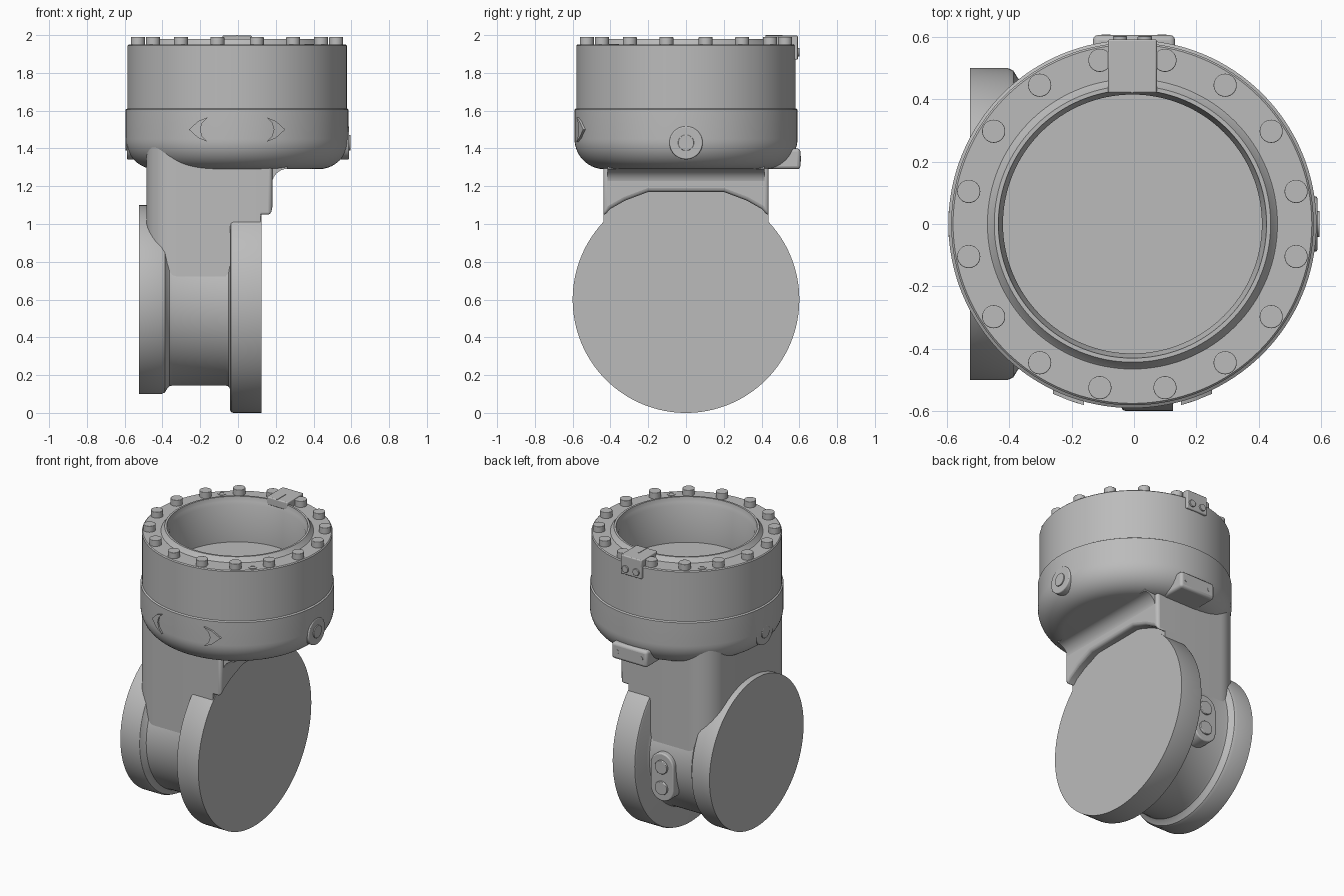
import bpy, bmesh, math
from mathutils import Matrix, Vector

cube = bpy.data.objects.get("Cube")
if cube:
    bpy.data.objects.remove(cube, do_unlink=True)

grey = bpy.data.materials.new("cast_grey")
grey.use_nodes = True
COLOR = (0.5, 0.5, 0.5, 1)
grey.diffuse_color = COLOR
grey.node_tree.nodes["Principled BSDF"].inputs["Base Color"].default_value = COLOR

CX = -0.005  # axis of the upright drum


def finish(name, bm, bevel=0.0):
    bmesh.ops.remove_doubles(bm, verts=bm.verts, dist=1e-5)
    bmesh.ops.recalc_face_normals(bm, faces=bm.faces)
    mesh = bpy.data.meshes.new(name)
    bm.to_mesh(mesh)
    bm.free()
    mesh.materials.append(grey)
    ob = bpy.data.objects.new(name, mesh)
    bpy.context.collection.objects.link(ob)
    if bevel:
        mod = ob.modifiers.new("soft_edges", 'BEVEL')
        mod.width, mod.segments = bevel, 3
        mod.limit_method, mod.angle_limit = 'ANGLE', math.radians(25)
    bpy.ops.object.select_all(action='DESELECT')
    ob.select_set(True)
    bpy.context.view_layer.objects.active = ob
    bpy.ops.object.shade_smooth_by_angle(angle=math.radians(32))
    return ob


def revolve(name, profile, axis, centre, steps=96):
    """Spin (radius, height) points around the x or z axis."""
    bm = bmesh.new()
    centre = Vector(centre)
    pts = [Vector((r, 0, h)) if axis == 'Z' else Vector((h, 0, r)) for r, h in profile]
    vs = [bm.verts.new(p + centre) for p in pts]
    es = [bm.edges.new(pair) for pair in zip(vs, vs[1:])]
    spin_axis = (0, 0, 1) if axis == 'Z' else (1, 0, 0)
    bmesh.ops.spin(bm, geom=vs + es, cent=centre, axis=spin_axis,
                   angle=math.tau, steps=steps, use_duplicate=False)
    return finish(name, bm)


def prism(name, outline, place, low, high, bevel=0.0):
    """Loft a 2D outline between two levels; place(a, b, level) gives the point."""
    bm = bmesh.new()
    lo = [bm.verts.new(place(a, b, low)) for a, b in outline]
    hi = [bm.verts.new(place(a, b, high)) for a, b in outline]
    bm.faces.new(lo)
    bm.faces.new(hi)
    for i in range(len(outline)):
        j = (i + 1) % len(outline)
        bm.faces.new((lo[i], lo[j], hi[j], hi[i]))
    return finish(name, bm, bevel)


def arc(cx, cy, r, start, end, n=10):
    return [(cx + r * math.cos(math.radians(start + (end - start) * i / n)),
             cy + r * math.sin(math.radians(start + (end - start) * i / n)))
            for i in range(n + 1)]


def disc(name, centre, radius, depth, axis='Z', bevel=0.0):
    bm = bmesh.new()
    rot = {'Z': Matrix(), 'X': Matrix.Rotation(math.pi / 2, 4, 'Y'),
           'Y': Matrix.Rotation(math.pi / 2, 4, 'X')}[axis]
    bmesh.ops.create_cone(bm, cap_ends=True, segments=40, radius1=radius, radius2=radius,
                          depth=depth, matrix=Matrix.Translation(centre) @ rot)
    return finish(name, bm, bevel)


def box(name, low, high, bevel=0.0):
    return prism(name, [(low[0], low[1]), (high[0], low[1]), (high[0], high[1]), (low[0], high[1])],
                 along_z, low[2], high[2], bevel)


def along_x(y, z, x):
    return (x, y, z)


def along_y(x, z, y):
    return (x, y, z)


def along_z(x, y, z):
    return (x, y, z)


# Drum: recess, raised lip, bolted ring and bowl in one profile
drum = [(0, 1.68), (.415, 1.68), (.415, 1.93), (.425, 1.95), (.43, 1.98), (.443, 1.98),
        (.46, 1.955), (.465, 1.95), (.575, 1.95), (.581, 1.944), (.581, 1.612), (.59, 1.606)]
drum += arc(.43, 1.45, .16, 0, -90, 14) + [(0, 1.29)]
revolve("drum", drum, 'Z', (CX, 0, 0), 128)

# Horizontal pipe with its two closed flanges
pipe = [(0, -.525), (.5, -.525), (.5, -.405), (.492, -.387), (.47, -.374), (.458, -.362),
        (.455, -.345), (.455, -.065), (.46, -.05), (.475, -.042), (.585, -.042),
        (.596, -.036), (.6, -.025), (.6, .125), (0, .125)]
revolve("pipe_and_flanges", pipe, 'X', (0, 0, .6), 128)

# Upright neck, round at the narrow-flange side
R, W = .16, .438
plan = [(.12, -W), (.12, W)] + arc(-.485 + R, W - R, R, 90, 180) + arc(-.485 + R, R - W, R, 180, 270)
prism("neck", plan, along_z, .715, 1.5)

# Overhanging shoulder above the wide flange
shoulder = [(-W, 1.04), (-.4, 1.08), (-.32, 1.125), (-.2, 1.17)]
shoulder += [(-y, z) for y, z in reversed(shoulder)]
shoulder += [(W, 1.33), (-W, 1.33)]
prism("neck_shoulder", shoulder, along_x, .02, .182, .02)

# Curved web from shoulder to bowl
web = [(.1, 1.31), (.1, 1.2)] + arc(.262, 1.21, .082, 180, 90) + [(.262, 1.31)]
prism("shoulder_web", web, along_y, -.415, .415)

# Ring bolts and two small vents
for k in range(16):
    a = math.radians(11.25 + 22.5 * k)
    disc("ring_bolt", (CX + .535 * math.cos(a), .535 * math.sin(a), 1.965), .037, .05, 'Z', .003)
for a in (math.radians(135), math.radians(-45)):
    revolve("vent_ring", [(.014, 1.945), (.014, 1.953), (.026, 1.953), (.026, 1.945)], 'Z',
            (CX + .54 * math.cos(a), .54 * math.sin(a), 0), 32)

# Round bosses on both sides of the bowl
for s in (1, -1):
    disc("side_boss", (s * .51, 0, 1.43), .088, .156, 'X', .006)
    disc("side_boss_plug", (s * .54, 0, 1.43), .042, .11, 'X', .003)

# Rear lug with two pin ends
box("rear_lug", (-.132, .35, 1.29), (.132, .606, 1.4), .018)
for x in (-.09, .09):
    disc("lug_pin", (x, .604, 1.345), .014, .008, 'Y')

# Clip folded over the rear of the ring
box("clip_top", (-.083, .42, 1.945), (.073, .592, 1.997), .006)
box("clip_drop", (-.083, .55, 1.87), (.073, .592, 1.99), .006)
box("clip_seam", (-.009, .42, 1.99), (-.001, .51, 2.0))
for x in (-.045, .035):
    disc("clip_button", (x, .592, 1.91), .023, .02, 'Y', .003)

# Stadium-shaped port pad on the rear of the pipe
PX, PZ, PR = -.16, .52, .085
pad = arc(PX, PZ + .075, PR, 0, 180, 16) + arc(PX, PZ - .075, PR, 180, 360, 16)
prism("port_pad", pad, along_y, .36, .485, .008)
for dz in (-.07, .07):
    disc("port_plug", (PX, .48, PZ + dz), .045, .036, 'Y', .004)

# Curved direction arrows wrapped on the front of the bowl


def on_bowl(x, z, r):
    return (CX + x, -math.sqrt(r * r - x * x), z)


for s in (1, -1):
    tip = [(.155, 1.565), (.205, 1.545), (.255, 1.5), (.205, 1.455), (.155, 1.435),
           (.185, 1.465), (.195, 1.5), (.185, 1.535)]
    prism("direction_arrow", [(s * x, z) for x, z in tip], on_bowl, .56, .601)
